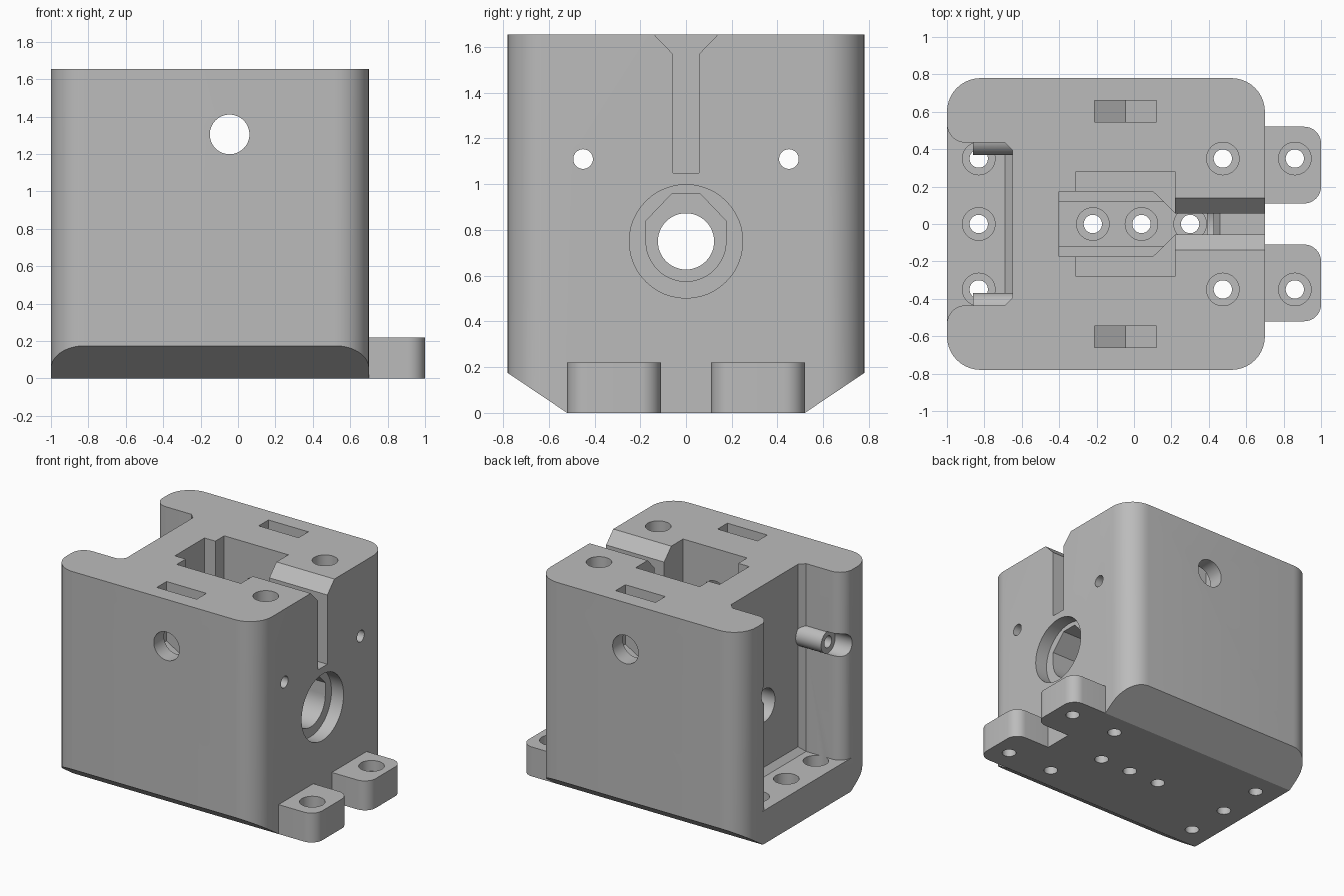
import bpy, bmesh, math
from mathutils import Vector

cube = bpy.data.objects.get("Cube")
if cube:
    bpy.data.objects.remove(cube, do_unlink=True)

grey = bpy.data.materials.new("plain_grey")
grey.use_nodes = True
colour = (0.5, 0.5, 0.5, 1)
grey.diffuse_color = colour
grey.node_tree.nodes["Principled BSDF"].inputs["Base Color"].default_value = colour


def place(axis, u, v, w):
    return {"x": (w, u, v), "y": (u, w, v), "z": (u, v, w)}[axis]


def prism(name, pts, axis, lo, hi):
    """Extrude a 2D outline along an axis from lo to hi."""
    bm = bmesh.new()
    face = bm.faces.new([bm.verts.new(place(axis, u, v, lo)) for u, v in pts])
    ext = bmesh.ops.extrude_face_region(bm, geom=[face])
    moved = [g for g in ext["geom"] if isinstance(g, bmesh.types.BMVert)]
    bmesh.ops.translate(bm, verts=moved, vec=Vector(place(axis, 0, 0, hi - lo)))
    bmesh.ops.recalc_face_normals(bm, faces=bm.faces)
    mesh = bpy.data.meshes.new(name)
    bm.to_mesh(mesh)
    bm.free()
    mesh.materials.append(grey)
    ob = bpy.data.objects.new(name, mesh)
    bpy.context.collection.objects.link(ob)
    return ob


def arc(u, v, r, start, end, steps):
    angles = [math.radians(start + (end - start) * i / steps) for i in range(steps + 1)]
    return [(u + r * math.cos(a), v + r * math.sin(a)) for a in angles]


def rect(u0, u1, v0, v1, r=0):
    if not r:
        return [(u0, v0), (u1, v0), (u1, v1), (u0, v1)]
    pts = []
    for i, (u, v) in enumerate(rect(u0 + r, u1 - r, v0 + r, v1 - r)):
        pts += arc(u, v, r, 180 + 90 * i, 270 + 90 * i, 10)
    return pts


def mirrored(half):
    """Close an outline given on its positive v side by mirroring it in v."""
    return half + [(u, -v) for u, v in reversed(half)]


def apply(operation, tool):
    mod = housing.modifiers.new("shape", "BOOLEAN")
    mod.operation = operation
    mod.solver = "EXACT"
    mod.object = tool
    bpy.ops.object.modifier_apply(modifier=mod.name)
    bpy.data.objects.remove(tool, do_unlink=True)


def cut(pts, axis, lo, hi):
    apply("DIFFERENCE", prism("cutter", pts, axis, lo, hi))


def add(pts, axis, lo, hi):
    apply("UNION", prism("addition", pts, axis, lo, hi))


def drill(axis, u, v, r, lo, hi):
    cut(arc(u, v, r, 0, 352.5, 47), axis, lo, hi)


# Main block with rounded upright corners
TOP = 1.655
housing = prism("housing", rect(-1, 0.7, -0.78, 0.78, 0.18), "z", 0, TOP)
bpy.context.view_layer.objects.active = housing
housing.select_set(True)

# Sloped lower edges along both sides
for s in (-1, 1):
    cut([(s * 0.52, 0), (s * 0.78, 0.175), (s * 0.9, 0.256),
         (s * 0.9, -0.1), (s * 0.3715, -0.1)], "x", -1.2, 0.9)

# Mounting feet
for s in (-1, 1):
    lo, hi = sorted((s * 0.11, s * 0.52))
    add(rect(0.5, 1, lo, hi, 0.09), "z", 0, 0.22)

# End recess with rounded mouth and chamfered inner corners
FLOOR = 0.25
mouth = [(-1.1, 0.535), (-1.0, 0.535)] + arc(-0.9, 0.535, 0.1, 180, 270, 10)[1:]
cut(mirrored(mouth + [(-0.69, 0.435), (-0.65, 0.395)]), "z", FLOOR, 1.8)
add([(-0.69, 0.2), (-0.69, FLOOR), (-0.65, FLOOR + 0.04),
     (-0.63, FLOOR + 0.04), (-0.63, 0.2)], "y", -0.44, 0.44)

# Screw bosses in the recess, with grooves leading to them
for s in (-1, 1):
    add(arc(s * 0.45, 1.11, 0.082, 0, 352.5, 47), "x", -0.86, -0.6)
    drill("x", s * 0.45, 1.11, 0.085, -1.1, -0.86)

# Central well: wide upper pocket, tapered shaft, arched lower channel
cut(rect(-0.31, 0.22, -0.28, 0.28), "z", 1.05, 1.8)
cut(mirrored([(-0.4, 0.175), (0.1, 0.175), (0.22, 0.058)]), "z", 0.9, 1.8)
arch = [(0.175, 0.84), (0.06, 0.96), (-0.06, 0.96), (-0.175, 0.84)]
cut(arch + [(-0.175, FLOOR), (0.175, FLOOR)], "x", -0.4, 0.39)

# Bearing seat and shaft hole through the ends
cut(arch + arc(0, 0.75, 0.175, 180, 360, 24), "x", 0.3, 0.8)
drill("x", 0, 0.75, 0.248, 0.6, 0.8)
drill("x", 0, 0.75, 0.123, -0.8, 0)

# Vertical slot with a flared top edge
cut([(0.2, 0.9), (0.4, 0.9), (0.46, 1.05), (0.8, 1.05), (0.8, 1.8), (0.2, 1.8)],
    "y", -0.056, 0.056)
cut([(0, 1.51), (0.14, TOP), (0.14, 1.8), (-0.14, 1.8), (-0.14, TOP)], "x", 0.22, 0.8)

# Cross hole and pointed nut slots
drill("y", -0.045, 1.305, 0.106, -1, 1)
for s in (-1, 1):
    lo, hi = sorted((s * 0.545, s * 0.66))
    cut([(-0.21, 1.21), (-0.045, 1.115), (0.12, 1.21), (0.12, 1.8), (-0.21, 1.8)],
        "y", lo, hi)

# Small lengthwise screw holes
for s in (-1, 1):
    drill("x", s * 0.45, 1.11, 0.043, -1.1, 0.9)

# Counterbored mounting holes: x, y, upper end of the counterbore
bolts = [(x, 0, 0.26) for x in (-0.83, -0.22, 0.04, 0.3)]
for s in (-0.35, 0.35):
    bolts += [(-0.83, s, 0.26), (0.475, s, 1.8), (0.86, s, 0.3)]
for x, y, end in bolts:
    drill("z", x, y, 0.087, 0.14, end)
    drill("z", x, y, 0.049, -0.1, 0.2)

bpy.ops.object.shade_smooth_by_angle(angle=math.radians(25))
